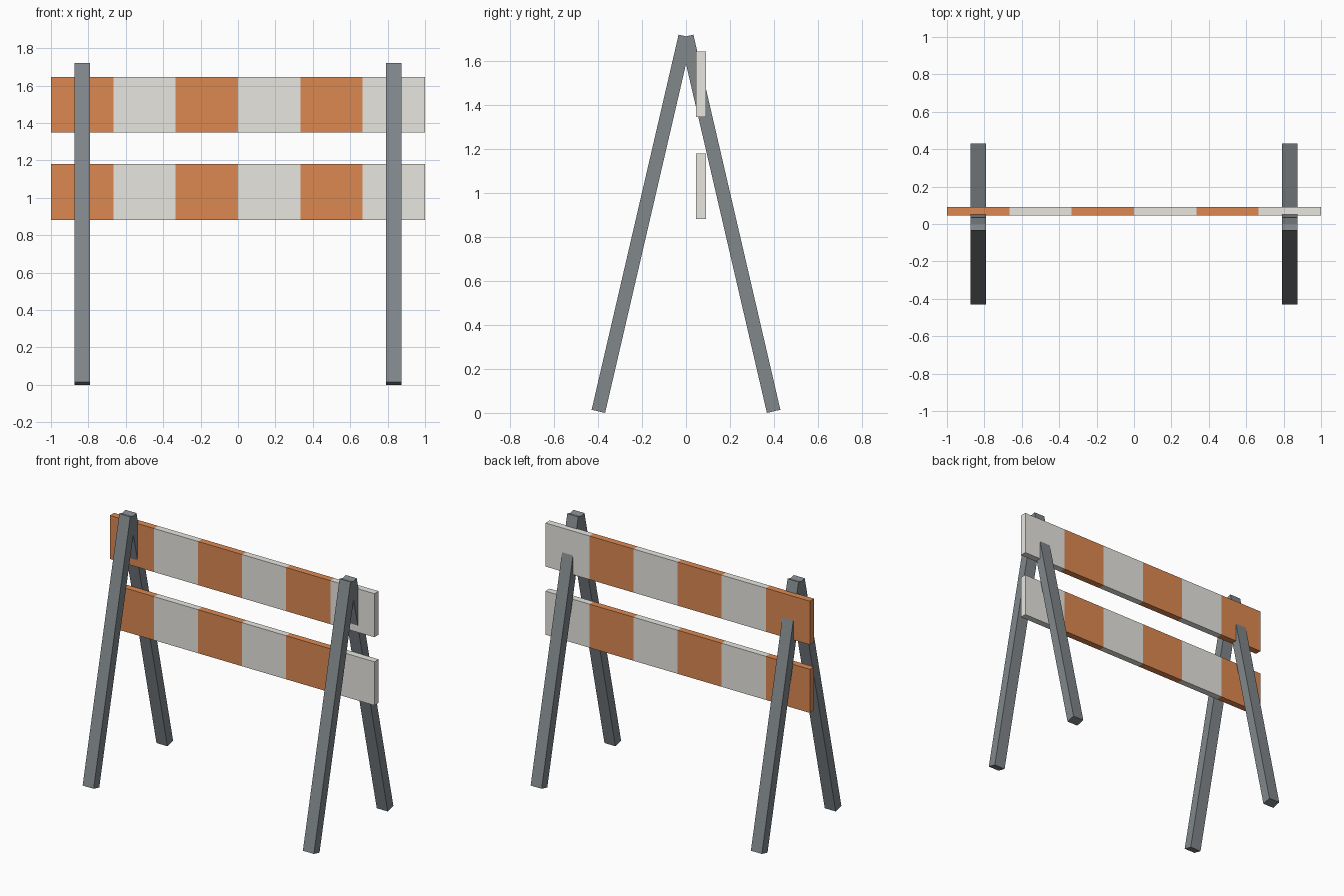
import bpy, bmesh, math
from mathutils import Matrix, Vector

if "Cube" in bpy.data.objects:
    bpy.data.objects.remove(bpy.data.objects["Cube"])


def material(name, color):
    m = bpy.data.materials.new(name)
    m.diffuse_color = (*color, 1)
    m.use_nodes = True
    m.node_tree.nodes["Principled BSDF"].inputs["Base Color"].default_value = m.diffuse_color
    return m


ORANGE = material("orange_paint", (0.72, 0.25, 0.083))
WHITE = material("white_paint", (0.8, 0.79, 0.74))
STEEL = material("dark_steel", (0.22, 0.245, 0.26))


def box(name, center, size, materials, tilt=0.0, stripes=1):
    """Box tilted about x, optionally cut along x into alternating stripes."""
    bm = bmesh.new()
    bmesh.ops.create_cube(bm, size=1, matrix=Matrix.Diagonal((*size, 1)))
    step = size[0] / stripes
    for i in range(1, stripes):
        bmesh.ops.bisect_plane(
            bm, geom=bm.verts[:] + bm.edges[:] + bm.faces[:],
            plane_co=(-size[0] / 2 + i * step, 0, 0), plane_no=(1, 0, 0))
    for f in bm.faces:
        x = f.calc_center_median().x + size[0] / 2
        stripe = min(int(x / step), stripes - 1)
        f.material_index = stripe % len(materials)
    mesh = bpy.data.meshes.new(name)
    bm.to_mesh(mesh)
    bm.free()
    for m in materials:
        mesh.materials.append(m)
    ob = bpy.data.objects.new(name, mesh)
    ob.location = center
    ob.rotation_euler.x = tilt
    bpy.context.collection.objects.link(ob)
    return ob


# Two A-frames of splayed square-cut legs
for side, x in (("left", -0.833), ("right", 0.833)):
    for end, s in (("front", -1), ("back", 1)):
        foot = Vector((x, s * 0.399, 0.007))
        top = Vector((x, s * 0.003, 1.715))
        d = top - foot
        box(f"{end}_leg_{side}", (foot + top) / 2, (0.083, 0.063, d.length),
            [STEEL], tilt=math.atan2(-d.y, d.z))

# Striped boards
for name, z in (("upper_board", 1.497), ("lower_board", 1.031)):
    box(name, (0, 0.0675, z), (2, 0.045, 0.298), [ORANGE, WHITE], stripes=6)
